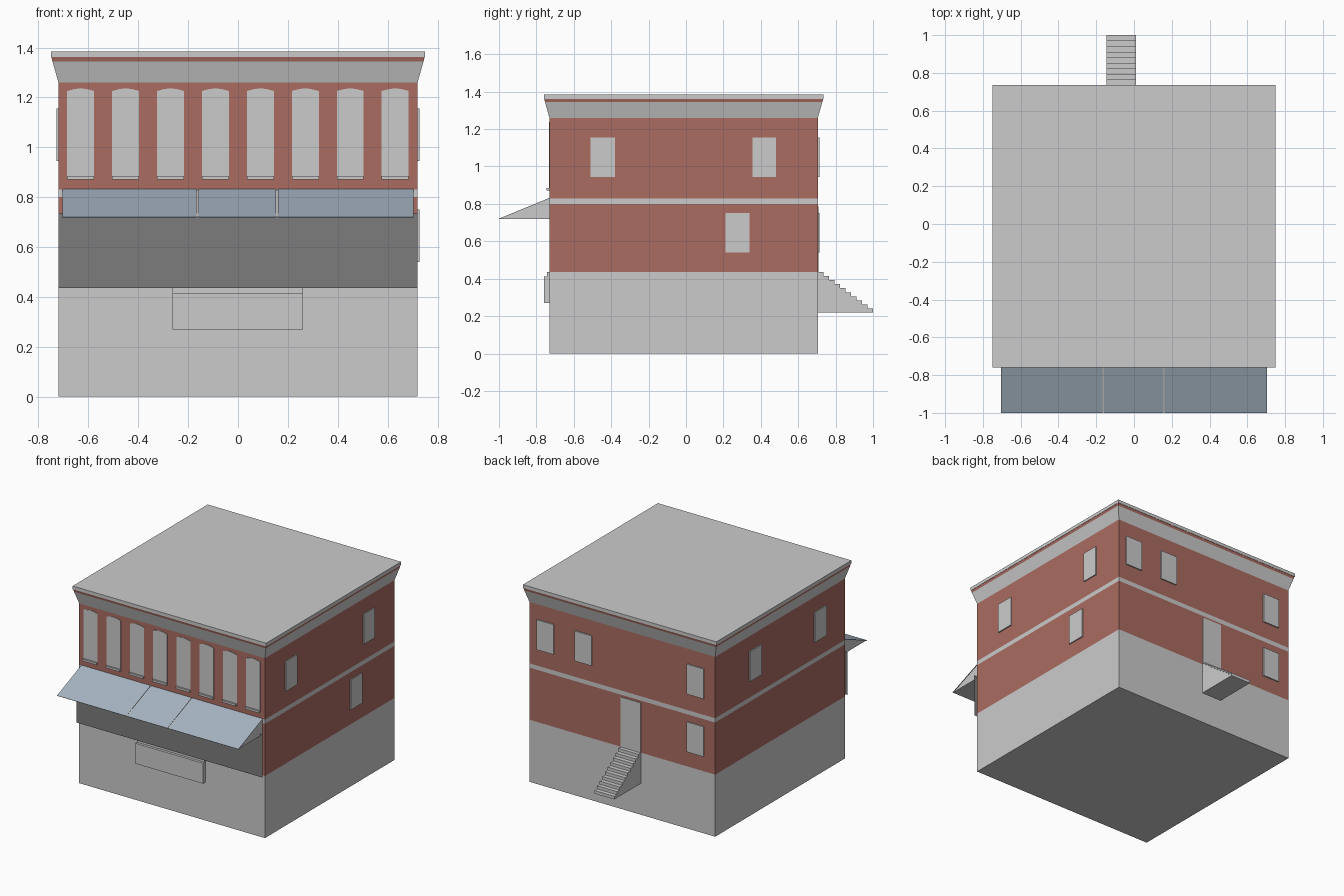
import bpy, bmesh

if "Cube" in bpy.data.objects:
    bpy.data.objects.remove(bpy.data.objects["Cube"])

X, Y0, Y1 = 0.72, -0.73, 0.705      # wall extents


def material(name, rgb):
    m = bpy.data.materials.new(name)
    m.diffuse_color = (*rgb, 1)
    m.use_nodes = True
    m.node_tree.nodes["Principled BSDF"].inputs["Base Color"].default_value = m.diffuse_color
    return m


BRICK = material("brick_red", (0.40, 0.15, 0.12))
DARK = material("dark_grey", (0.20, 0.20, 0.20))
BLUE = material("awning_blue", (0.38, 0.46, 0.54))


def finish(name, bm, mat=None):
    bmesh.ops.recalc_face_normals(bm, faces=bm.faces)
    me = bpy.data.meshes.new(name)
    bm.to_mesh(me)
    bm.free()
    if mat:
        me.materials.append(mat)
    ob = bpy.data.objects.new(name, me)
    bpy.context.collection.objects.link(ob)
    return ob


def prism(name, base, shift, mat=None):
    """Extrude a planar polygon along a vector."""
    bm = bmesh.new()
    f = bm.faces.new([bm.verts.new(p) for p in base])
    ext = bmesh.ops.extrude_face_region(bm, geom=[f], use_keep_orig=True)
    vs = [g for g in ext["geom"] if isinstance(g, bmesh.types.BMVert)]
    bmesh.ops.translate(bm, verts=vs, vec=shift)
    return finish(name, bm, mat)


def box(name, x0, x1, y0, y1, z0, z1, mat=None):
    base = [(x0, y0, z0), (x1, y0, z0), (x1, y1, z0), (x0, y1, z0)]
    return prism(name, base, (0, 0, z1 - z0), mat)


def frustum(name, z0, g0, z1, g1, mat=None):
    """Storey or cornice slice; g is growth beyond the walls."""
    bm = bmesh.new()
    rings = []
    for z, g in ((z0, g0), (z1, g1)):
        rings.append([bm.verts.new(p) for p in (
            (-X - g, Y0 - g, z), (X + g, Y0 - g, z),
            (X + g, Y1 + g, z), (-X - g, Y1 + g, z))])
    a, b = rings
    bm.faces.new(a)
    bm.faces.new(b)
    for i in range(4):
        j = (i + 1) % 4
        bm.faces.new((a[i], a[j], b[j], b[i]))
    return finish(name, bm, mat)


# Stacked wall bands and flared cornice
frustum("stone_base", 0, 0, 0.435, 0)
frustum("lower_brick_storey", 0.435, 0, 0.80, 0, BRICK)
frustum("floor_band", 0.80, 0, 0.83, 0)
frustum("upper_brick_storey", 0.83, 0, 1.26, 0, BRICK)
frustum("cornice_flare", 1.26, 0, 1.345, 0.024)
frustum("cornice_brick_strip", 1.345, 0.024, 1.362, 0.028, BRICK)
frustum("roof_slab", 1.362, 0.03, 1.385, 0.03)

# Eight front windows with shallow arched heads, plus sills
for i in range(8):
    c = -0.631 + i * 0.1802
    w = 0.054
    pts = [(-w, 0.87), (w, 0.87), (w, 1.226), (w * 0.5, 1.233),
           (0, 1.237), (-w * 0.5, 1.233), (-w, 1.226)]
    prism("front_window", [(c + x, Y0 - 0.003, z) for x, z in pts], (0, 0.004, 0))
    box("front_sill", c - w, c + w, Y0 - 0.015, Y0, 0.871, 0.885)

# Side windows: (side, y start, y end, z start)
UP, LOW, D = 0.945, 0.54, 0.008
for s, ya, yb, z in ((1, -0.51, -0.38, UP), (1, 0.355, 0.48, UP), (1, 0.21, 0.34, LOW),
                     (-1, -0.52, -0.39, UP), (-1, 0.20, 0.33, UP)):
    xs = sorted((s * X, s * (X + D)))
    box("side_window", *xs, ya, yb, z, z + 0.21)

# Back windows and door
for xa, xb, z in ((0.53, 0.66, UP), (0.235, 0.365, UP), (-0.635, -0.505, UP), (-0.635, -0.505, LOW)):
    box("back_window", xa, xb, Y1, Y1 + D, z, z + 0.21)
box("back_door", -0.145, 0.01, Y1, Y1 + 0.004, 0.435, 0.785)

# Back stairs: stepped profile extruded across
N, RUN, RISE = 10, 0.0295, 0.0215
steps = [(Y1, 0.22)]
for i in range(N):
    z = 0.435 - i * RISE
    steps += [(Y1 + i * RUN, z), (Y1 + (i + 1) * RUN, z)]
steps.append((1.0, 0.22))
prism("back_stairs", [(-0.145, y, z) for y, z in steps], (0.155, 0, 0))

# Shopfront sheet standing just in front of the wall
bm = bmesh.new()
bm.faces.new([bm.verts.new(p) for p in (
    (-X, -0.758, 0.435), (X, -0.758, 0.435), (X, -0.758, 0.735), (-X, -0.758, 0.735))])
finish("shopfront_panel", bm, DARK)

# Planter box and its narrow top ledge below the shopfront
box("front_box", -0.263, 0.26, -0.76, Y0, 0.27, 0.413)
box("front_box_ledge", -0.263, 0.26, -0.742, Y0, 0.413, 0.435)

# Awning: grey wedge with three sloping blue panels
prism("awning_frame", [(-0.70, Y0, 0.72), (-0.70, -0.997, 0.72), (-0.70, Y0, 0.828)], (1.40, 0, 0))
for xa, xb in ((-0.703, -0.166), (-0.158, 0.153), (0.161, 0.703)):
    prism("awning_panel", [(xa, Y0, 0.828), (xa, -0.997, 0.718), (xa, -1.0, 0.721), (xa, Y0, 0.832)],
          (xb - xa, 0, 0), BLUE)
